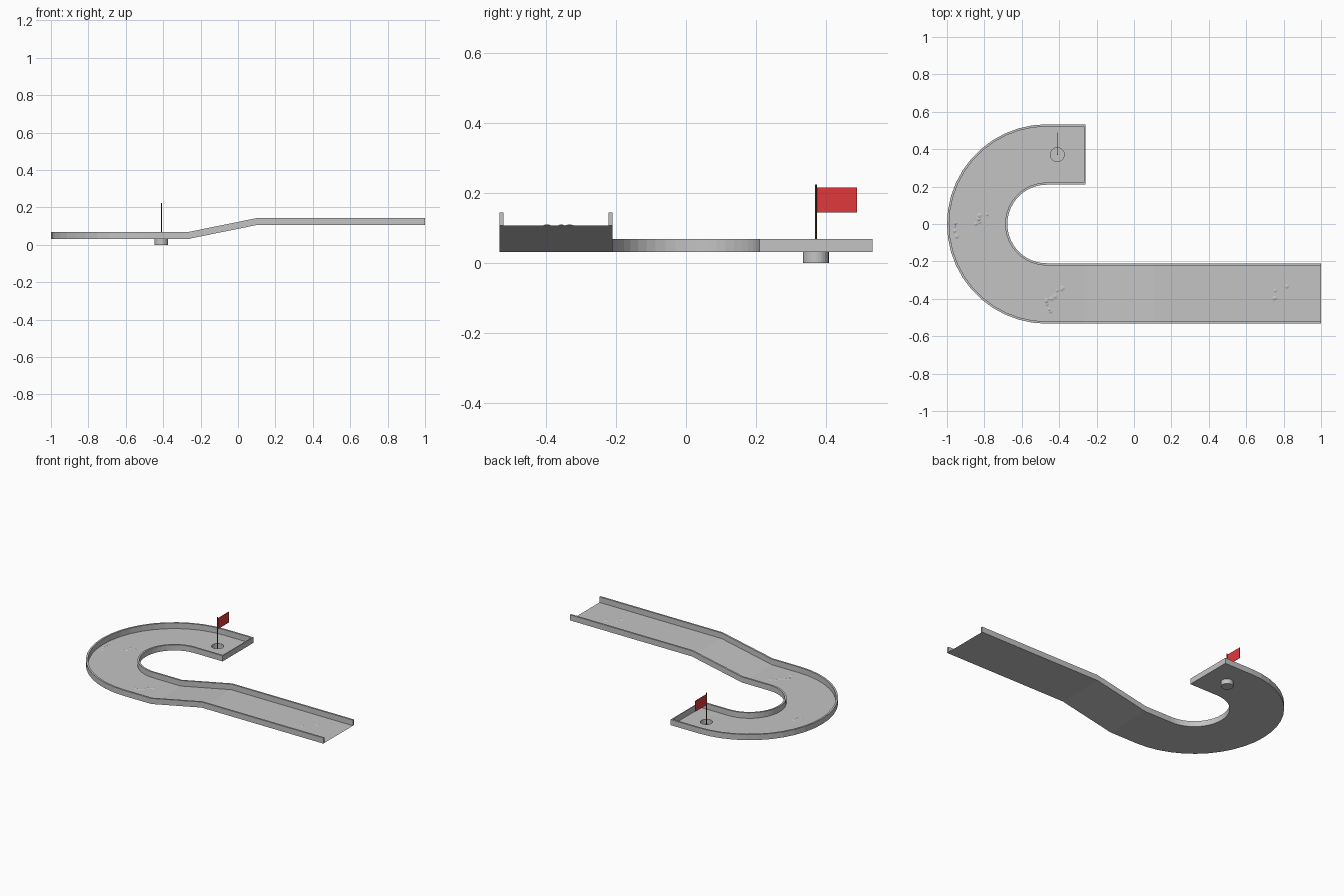
import bpy, bmesh, math, random
from mathutils import Matrix

if "Cube" in bpy.data.objects:
    bpy.data.objects.remove(bpy.data.objects["Cube"])

R_IN, R_OUT, WALL = 0.21, 0.533, 0.012
CX, END_X = -0.467, -0.26
LOW, HIGH, WALL_H = 0.032, 0.107, 0.037
HOLE = (-0.41, 0.371)
HOLE_R, HOLE_SIDES = 0.037, 32


def material(name, rgb):
    m = bpy.data.materials.new(name)
    m.diffuse_color = (*rgb, 1)
    m.use_nodes = True
    m.node_tree.nodes["Principled BSDF"].inputs["Base Color"].default_value = m.diffuse_color
    return m


grey = material("grey", (0.55, 0.55, 0.55))
red = material("red", (0.75, 0.04, 0.045))
brown = material("dark_brown", (0.12, 0.06, 0.02))


def finish(bm, name, mat, recalc=True):
    if recalc:
        bmesh.ops.recalc_face_normals(bm, faces=bm.faces[:])
    me = bpy.data.meshes.new(name)
    bm.to_mesh(me)
    bm.free()
    me.materials.append(mat)
    ob = bpy.data.objects.new(name, me)
    bpy.context.collection.objects.link(ob)
    return ob


def box(name, lo, hi, mat):
    bm = bmesh.new()
    size = [b - a for a, b in zip(lo, hi)]
    mid = [(a + b) / 2 for a, b in zip(lo, hi)]
    bmesh.ops.create_cube(bm, size=1, matrix=Matrix.Translation(mid) @ Matrix.Diagonal((*size, 1)))
    return finish(bm, name, mat)


# Path stations (centre x, angle, floor height): ramp, bend, return leg
SEG = 22
stations = [(1.0, -90, HIGH), (0.105, -90, HIGH), (-0.265, -90, LOW)]
stations += [(CX, -90 - 180 * i / SEG, LOW) for i in range(SEG + 1)]
stations += [(END_X, -270, LOW)]


def point(st, r, dz=0.0):
    x, deg, z = st
    a = math.radians(deg)
    return (x + r * math.cos(a), r * math.sin(a), z + dz)


# Floor sheet, with a round hole in the last leg
bm = bmesh.new()
rows = [[bm.verts.new(point(s, r)) for r in (R_IN, R_OUT)] for s in stations]
for a, b in zip(rows[:-2], rows[1:-1]):
    bm.faces.new((a[0], a[1], b[1], b[0]))
rim = [bm.verts.new((HOLE[0] + HOLE_R * math.cos(t), HOLE[1] + HOLE_R * math.sin(t), LOW))
       for t in (2 * math.pi * i / HOLE_SIDES for i in range(HOLE_SIDES))]
edges = []
for loop in ([rows[-2][0], rows[-2][1], rows[-1][1], rows[-1][0]], rim):
    for a, b in zip(loop, loop[1:] + loop[:1]):
        edges.append(bm.edges.get((a, b)) or bm.edges.new((a, b)))
bmesh.ops.triangle_fill(bm, edges=edges, use_beauty=True)
bm.normal_update()
for f in bm.faces:
    if f.normal.z < 0:
        f.normal_flip()
finish(bm, "track_floor", grey, recalc=False)


# Side walls following the path
def side_wall(name, r0, r1):
    bm = bmesh.new()
    rings = [[bm.verts.new(point(s, r, dz)) for r, dz in
              ((r0, 0), (r0, WALL_H), (r1, WALL_H), (r1, 0))] for s in stations]
    for a, b in zip(rings, rings[1:]):
        for i in range(3):
            bm.faces.new((a[i], a[i + 1], b[i + 1], b[i]))
    bm.faces.new(rings[0])
    bm.faces.new(rings[-1])
    finish(bm, name, grey)


side_wall("inner_wall", R_IN, R_IN + WALL)
side_wall("outer_wall", R_OUT - WALL, R_OUT)
box("end_wall", (END_X - 0.007, R_IN + WALL, LOW), (END_X, R_OUT - WALL, LOW + WALL_H), grey)

# Cup below the hole, open at the top
bm = bmesh.new()
bmesh.ops.create_cone(bm, cap_ends=True, segments=HOLE_SIDES, radius1=HOLE_R, radius2=HOLE_R,
                      depth=LOW, matrix=Matrix.Translation((*HOLE, LOW / 2)))
bm.normal_update()
bmesh.ops.delete(bm, geom=[f for f in bm.faces if f.normal.z > 0.9], context='FACES_ONLY')
finish(bm, "hole_cup", grey, recalc=False)

# Flag pole and flag
bm = bmesh.new()
bmesh.ops.create_cone(bm, cap_ends=True, segments=10, radius1=0.003, radius2=0.003,
                      depth=0.225, matrix=Matrix.Translation((*HOLE, 0.1125)))
finish(bm, "flag_pole", brown)
box("flag", (HOLE[0] - 0.001, HOLE[1] + 0.003, 0.144), (HOLE[0] + 0.001, 0.488, 0.216), red)

# Small low bumps scattered on the floor
random.seed(4)
bm = bmesh.new()
for cx, cy, z in ((0.78, -0.36, HIGH), (-0.48, -0.43, LOW), (-0.42, -0.35, LOW),
                  (-0.94, -0.04, LOW), (-0.81, 0.04, LOW)):
    for _ in range(5):
        x, y = cx + random.uniform(-0.045, 0.045), cy + random.uniform(-0.045, 0.045)
        if math.hypot(x - CX, y) > R_OUT - 0.03 and x < CX:
            continue
        s = random.uniform(0.008, 0.016)
        bmesh.ops.create_cone(bm, cap_ends=False, segments=8, radius1=s, radius2=s * 0.3, depth=0.003,
                              matrix=Matrix.Translation((x, y, z + 0.0015)))
bmesh.ops.holes_fill(bm, edges=[e for e in bm.edges if e.is_boundary and
                                all(v.co.z > (HIGH if v.co.x > 0 else LOW) + 0.002 for v in e.verts)])
finish(bm, "floor_bumps", grey)
